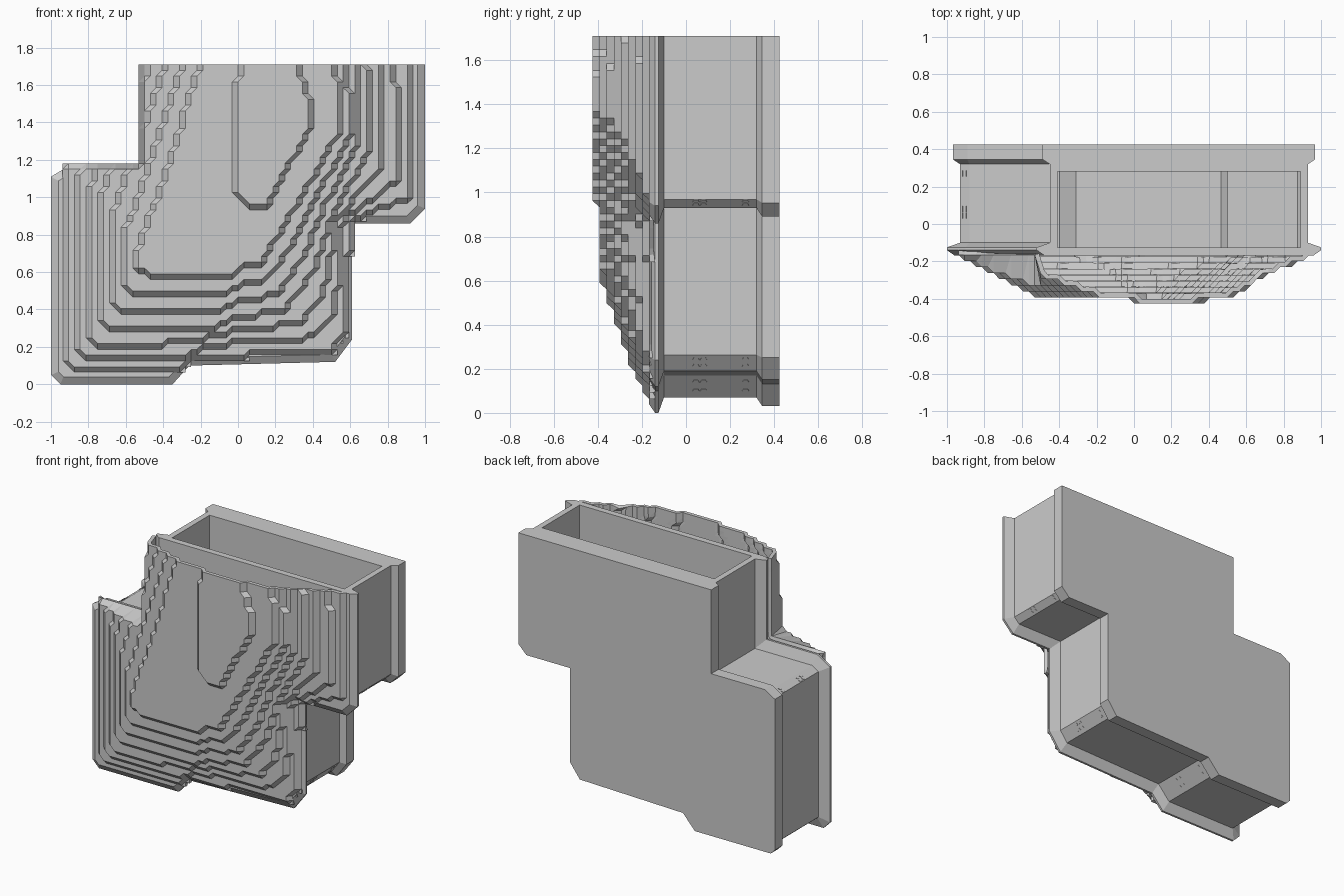
import bpy, bmesh
from mathutils import Vector

if "Cube" in bpy.data.objects:
    bpy.data.objects.remove(bpy.data.objects["Cube"])

TOP = 1.71
# Shared stepped outline, counter-clockwise seen from the front (x, z)
OUTLINE = [(-1, .05), (-.95, 0), (-.35, 0), (-.26, .1), (.52, .12), (.61, .24),
           (.61, .86), (.92, .86), (1, .94), (1, TOP), (-.52, TOP),
           (-.52, 1.17), (-.9, 1.17), (-1, 1.11)]


def inset(points, d, top=TOP):
    """Mitred inset of an outline; its top edge stays at the open top."""
    out = []
    n = len(points)
    for i in range(n):
        a, p, b = (Vector(points[k % n]) for k in (i - 1, i, i + 1))
        n1 = Vector((a.y - p.y, p.x - a.x)).normalized()
        n2 = Vector((p.y - b.y, b.x - p.x)).normalized()
        q = p + (n1 + n2) * d / (1 + n1.dot(n2))
        out.append((q.x, top if p.y >= TOP else q.y))
    return out


def finish(bm, name):
    mesh = bpy.data.meshes.new(name)
    bm.to_mesh(mesh)
    bm.free()
    ob = bpy.data.objects.new(name, mesh)
    bpy.context.scene.collection.objects.link(ob)
    return ob


def loft(name, rings, top=TOP):
    """Solid through inset copies of the outline, given as (y, inset)."""
    bm = bmesh.new()
    loops = [[bm.verts.new((x, y, z)) for x, z in inset(OUTLINE, d, top)]
             for y, d in rings]
    n = len(OUTLINE)
    for a, b in zip(loops, loops[1:]):
        for i in range(n):
            k = (i + 1) % n
            bm.faces.new((a[i], a[k], b[k], b[i]))
    bm.faces.new(loops[0])
    bm.faces.new(loops[-1][::-1])
    bmesh.ops.recalc_face_normals(bm, faces=bm.faces)
    return finish(bm, name)


# Casing with front flange, recessed side walls and back plate
casing = loft("casing", [(-.168, .04), (-.14, 0), (-.125, 0), (-.1, .07),
                         (.32, .07), (.345, .032), (.425, .032)])

# Hollow inside, open at the top
cavity = loft("cavity_cutter", [(-.125, .11), (.28, .11)], top=2.0)
cavity.hide_render = True
cavity.hide_viewport = True
cut = casing.modifiers.new("hollow", 'BOOLEAN')
cut.operation = 'DIFFERENCE'
cut.solver = 'EXACT'
cut.object = cavity

# Key contours of the relief: outer, middle and large upper terrace
OUTER = [(-.7, 1.8), (-.91, 1.3), (-.92, 1), (-.92, .11), (-.89, .08), (-.32, .08),
         (-.25, .14), (.5, .18), (.58, .28), (.6, .88), (.92, 1), (.92, 1.4), (.92, 1.8)]
MIDDLE = [(-.44, 1.8), (-.68, 1.17), (-.73, 1), (-.73, .32), (-.68, .28), (-.15, .29),
          (-.05, .34), (.25, .4), (.4, .6), (.5, .9), (.7, 1.25), (.7, 1.5), (.68, 1.8)]
UPPER = [(-.18, 1.8), (-.36, 1.2), (-.54, .72), (-.54, .62), (-.46, .57), (-.05, .57),
         (.02, .62), (.13, .65), (.29, .92), (.4, 1.1), (.56, 1.38), (.56, 1.52), (.49, 1.8)]
PEAK = [(.02, 1.8), (-.03, 1.4), (-.03, 1.2), (0, 1.02), (.07, .95), (.15, .95),
        (.22, 1.08), (.37, 1.33), (.4, 1.44), (.36, 1.6), (.28, 1.8)]


def mix(a, b, t):
    return [Vector(p).lerp(Vector(q), t) for p, q in zip(a, b)]


def inside(x, z, poly):
    hit = False
    for i in range(len(poly)):
        (ax, az), (bx, bz) = poly[i - 1], poly[i]
        if (az > z) != (bz > z) and x < (bx - ax) * (z - az) / (bz - az) + ax:
            hit = not hit
    return hit


contours = [mix(OUTER, MIDDLE, k / 3) for k in range(3)]
contours += [mix(MIDDLE, UPPER, k / 3) for k in range(4)] + [PEAK]
limit = inset(OUTLINE, .01, top=1.8)

# Terraced front relief: a stepped height field in a coarse grid
NX, NZ = 64, 55
bm = bmesh.new()
level, grid = {}, {}
for i in range(NX + 1):
    for j in range(NZ + 1):
        x, z = -1 + 2 * i / NX, TOP * j / NZ
        h = sum(inside(x, z, c) for c in contours) if inside(x, z, limit) else 0
        level[i, j] = h
        grid[i, j] = bm.verts.new((x, -.165 - h * .0325, z))
for i in range(NX):
    for j in range(NZ):
        keys = [(i, j), (i + 1, j), (i + 1, j + 1), (i, j + 1)]
        if any(level[k] for k in keys):
            bm.faces.new([grid[k] for k in keys])
bmesh.ops.delete(bm, geom=[v for v in bm.verts if not v.link_faces], context='VERTS')
bmesh.ops.triangulate(bm, faces=bm.faces)
relief = finish(bm, "terraced_front")
shell = relief.modifiers.new("shell", 'SOLIDIFY')
shell.thickness = .025
shell.offset = -1

# Small half-round marks on the sloped corners of the side walls
wall = inset(OUTLINE, .07)
bm = bmesh.new()
for i in (2, 4, 7, 12):
    a, b = Vector(wall[i]), Vector(wall[i + 1])
    run = (b - a).normalized()
    out = Vector((run.y, -run.x))
    for t in (.3, .7):
        for y in (.045, .08, .27):
            c = a.lerp(b, t)
            front, back = [], []
            for u, v in ((-.016, 0), (.016, 0), (.009, .014), (-.009, .014)):
                p = c + run * v
                q = p + out * .003
                front.append(bm.verts.new((q.x, y + u, q.y)))
                p = p - out * .003
                back.append(bm.verts.new((p.x, y + u, p.y)))
            bm.faces.new(front)
            bm.faces.new(back[::-1])
            for k in range(4):
                m = (k + 1) % 4
                bm.faces.new((front[m], front[k], back[k], back[m]))
bmesh.ops.recalc_face_normals(bm, faces=bm.faces)
finish(bm, "corner_marks")
